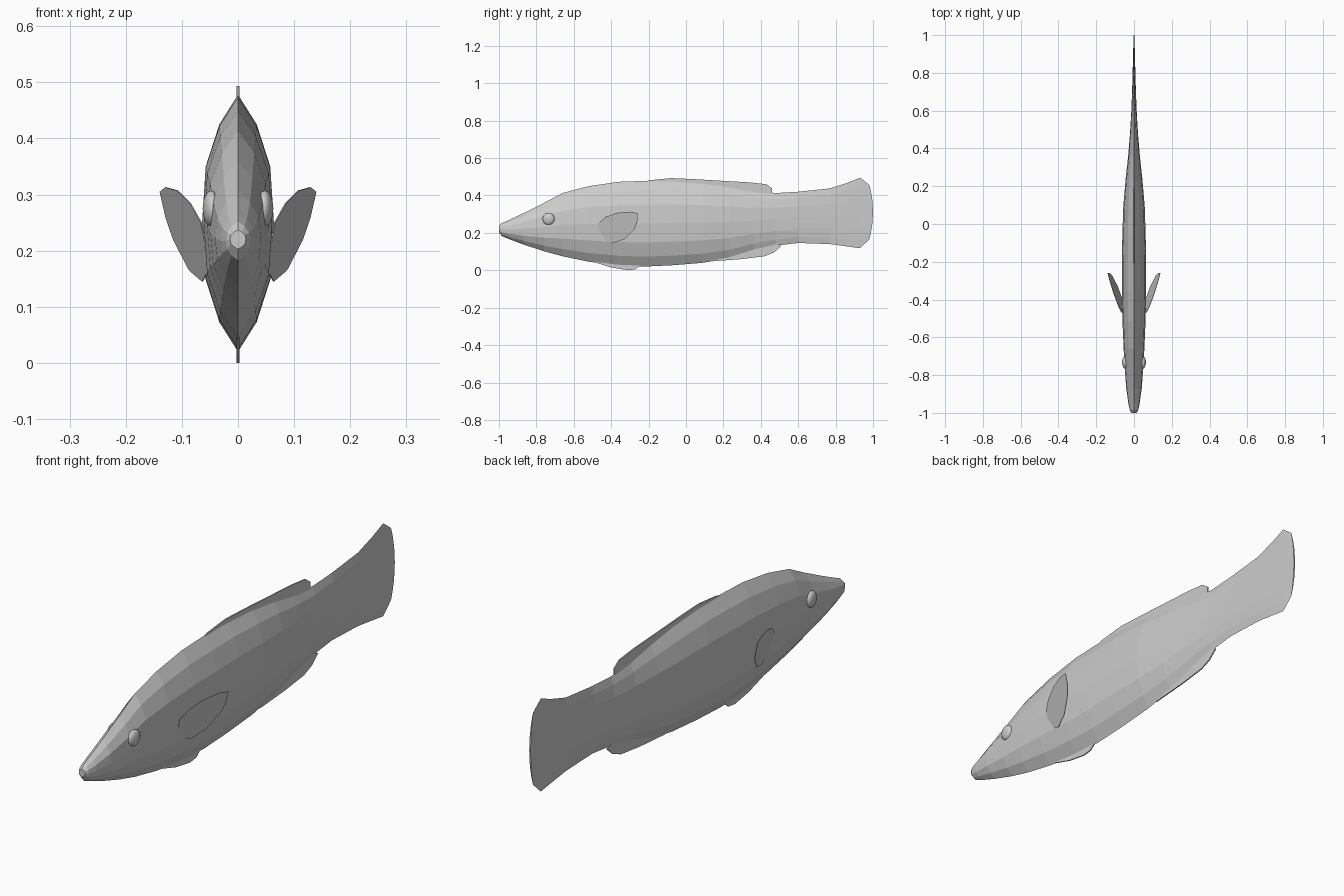
import bpy, bmesh, math


def make_object(name, verts, faces):
    mesh = bpy.data.meshes.new(name)
    mesh.from_pydata(verts, [], faces)
    bm = bmesh.new()
    bm.from_mesh(mesh)
    bmesh.ops.recalc_face_normals(bm, faces=bm.faces)
    bm.to_mesh(mesh)
    bm.free()
    obj = bpy.data.objects.new(name, mesh)
    bpy.context.collection.objects.link(obj)
    return obj


# Body and tail: (y, bottom z, top z, half width) lofted with a 12-sided section
stations = [
    (-1.0, 0.203, 0.237, 0.014), (-0.985, 0.183, 0.252, 0.022),
    (-0.95, 0.168, 0.267, 0.030), (-0.87, 0.138, 0.305, 0.041),
    (-0.76, 0.102, 0.36, 0.049), (-0.66, 0.075, 0.413, 0.055),
    (-0.52, 0.046, 0.45, 0.061), (-0.36, 0.026, 0.473, 0.064),
    (-0.22, 0.02, 0.478, 0.064), (-0.07, 0.027, 0.478, 0.062),
    (0.09, 0.04, 0.467, 0.057), (0.23, 0.065, 0.448, 0.045),
    (0.36, 0.105, 0.425, 0.031), (0.48, 0.132, 0.413, 0.021),
    (0.60, 0.146, 0.42, 0.014), (0.77, 0.14, 0.438, 0.008),
    (0.86, 0.128, 0.467, 0.006), (0.93, 0.118, 0.495, 0.004),
    (0.98, 0.165, 0.457, 0.003),
]
half = [(0, 1), (0.52, 0.77), (0.9, 0.44), (1, 0), (0.9, -0.44), (0.52, -0.77), (0, -1)]
section = half + [(-x, h) for x, h in half[-2:0:-1]]
n = len(section)
verts = []
for i, (y, bottom, top, width) in enumerate(stations):
    mid, rise = (top + bottom) / 2, (top - bottom) / 2
    last = i == len(stations) - 1
    for x, h in section:
        bulge = 0.02 * (1 - h * h) if last else 0
        verts.append((x * width, y + bulge, mid + h * rise))
faces = [(r * n + k, r * n + (k + 1) % n, (r + 1) * n + (k + 1) % n, (r + 1) * n + k)
         for r in range(len(stations) - 1) for k in range(n)]
faces.append(tuple(range(n)))
end = (len(stations) - 1) * n
faces += [(end, end + 1, end + 11), (end + 5, end + 6, end + 7)]
faces += [(end + k, end + k + 1, end + 11 - k, end + 12 - k) for k in range(1, 5)]
make_object("body", verts, faces)


# Midline fins: thin upright blades
def blade(name, outline):
    obj = make_object(name, [(0, y, z) for y, z in outline], [tuple(range(len(outline)))])
    mod = obj.modifiers.new("thickness", "SOLIDIFY")
    mod.thickness = 0.005
    mod.offset = 0


blade("dorsal_fin", [(-0.25, 0.46), (-0.2, 0.481), (-0.08, 0.493), (0.05, 0.487),
                     (0.2, 0.478), (0.34, 0.47), (0.43, 0.46), (0.46, 0.438),
                     (0.46, 0.40), (0.3, 0.41), (0.1, 0.44)])
blade("pelvic_fin", [(-0.5, 0.06), (-0.49, 0.043), (-0.4, 0.015), (-0.31, 0.0),
                     (-0.27, 0.005), (-0.24, 0.03), (-0.35, 0.06)])
blade("anal_fin", [(0.12, 0.06), (0.14, 0.048), (0.3, 0.06), (0.42, 0.075),
                   (0.47, 0.095), (0.51, 0.13), (0.45, 0.15), (0.25, 0.10)])

# Pectoral fins: flat leaves spreading backward and outward
leaf = [(-0.47, 0.25), (-0.465, 0.215), (-0.435, 0.16), (-0.395, 0.145), (-0.33, 0.165),
        (-0.275, 0.22), (-0.26, 0.26), (-0.26, 0.305), (-0.30, 0.313), (-0.37, 0.307),
        (-0.43, 0.285)]
for side, name in ((1, "pectoral_fin_right"), (-1, "pectoral_fin_left")):
    pts = [(side * (0.062 + 0.29 * (y + 0.47) + 0.228 * (z - 0.235)), y, z) for y, z in leaf]
    fin = make_object(name, pts, [tuple(range(len(pts)))])
    mod = fin.modifiers.new("thickness", "SOLIDIFY")
    mod.thickness = 0.002
    mod.offset = 0

# Eyes: flattened spheres leaning with the head
for side, name in ((1, "eye_right"), (-1, "eye_left")):
    bpy.ops.mesh.primitive_uv_sphere_add(segments=16, ring_count=10, radius=1,
                                         location=(side * 0.048, -0.735, 0.275),
                                         rotation=(0, 0, side * math.radians(-5)))
    eye = bpy.context.object
    eye.name = name
    eye.scale = (0.015, 0.032, 0.032)
    bpy.ops.object.shade_smooth()
